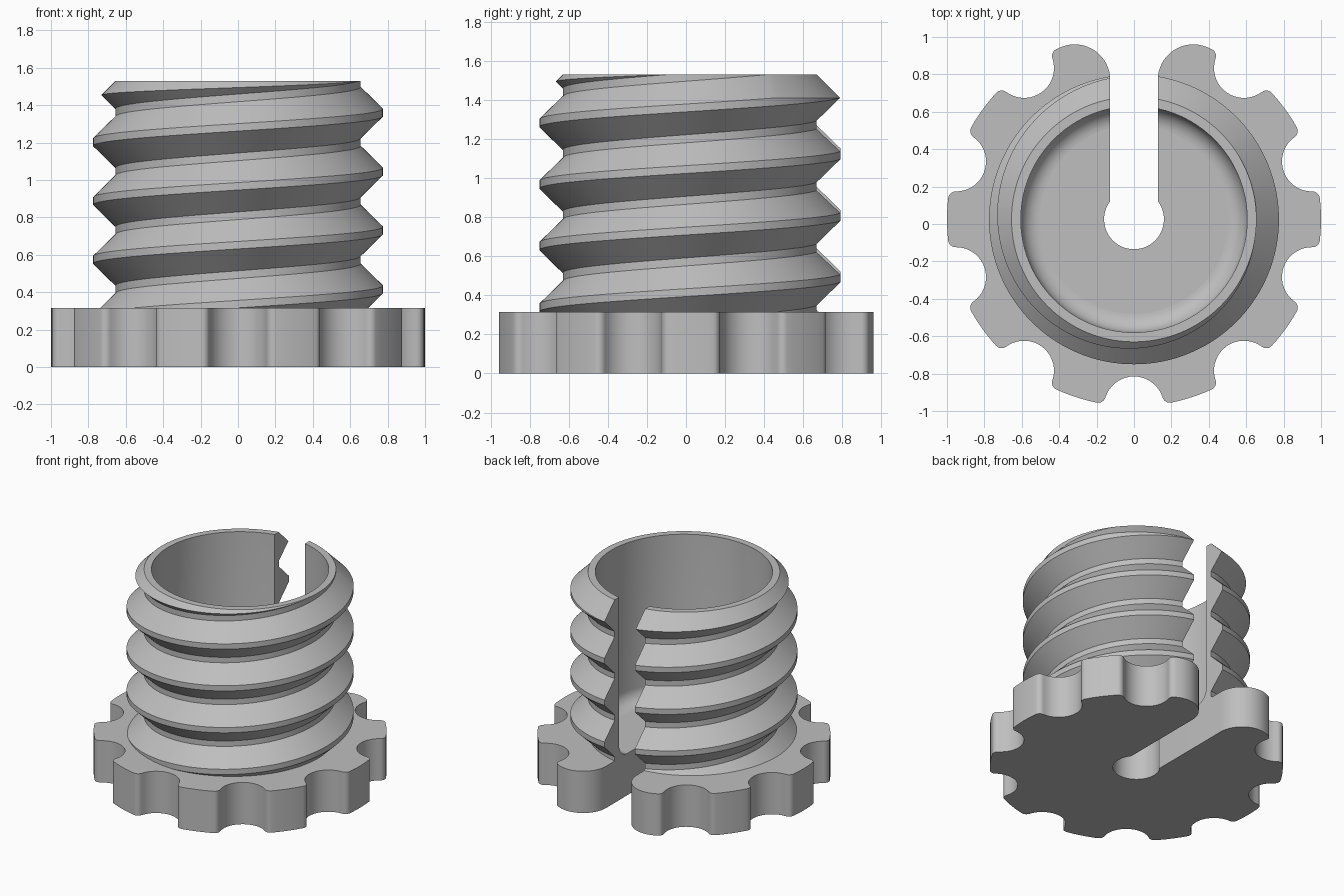
import bpy, bmesh
from math import sin, cos, acos, atan2, sqrt, radians, pi, tau

CY = 0.025                      # y of the shared axis
BASE_TOP, TOP = 0.315, 1.53
BORE, ROOT, CREST, PITCH = 0.605, 0.655, 0.775, 0.315
SLOT, HOLE = 0.127, 0.16        # slot half width, hole radius

cube = bpy.data.objects.get("Cube")
if cube:
    bpy.data.objects.remove(cube, do_unlink=True)

grey = bpy.data.materials.new("light_grey")
grey.use_nodes = True
colour = (0.52, 0.52, 0.52, 1)
grey.diffuse_color = colour
grey.node_tree.nodes["Principled BSDF"].inputs["Base Color"].default_value = colour


def make_object(name, bm):
    bmesh.ops.recalc_face_normals(bm, faces=bm.faces)
    mesh = bpy.data.meshes.new(name)
    bm.to_mesh(mesh)
    bm.free()
    mesh.materials.append(grey)
    obj = bpy.data.objects.new(name, mesh)
    obj.location.y = CY
    bpy.context.collection.objects.link(obj)
    return obj


def arc(cx, cy, r, a0, a1, n):
    return [(cx + r * cos(a0 + (a1 - a0) * i / n), cy + r * sin(a0 + (a1 - a0) * i / n))
            for i in range(n + 1)]


def sweep(profiles, closed):
    """Skin a run of matching closed profiles, with end caps if it is open."""
    bm = bmesh.new()
    rings = [[bm.verts.new(p) for p in ring] for ring in profiles]
    pairs = list(zip(rings, rings[1:]))
    if closed:
        pairs.append((rings[-1], rings[0]))
    else:
        bm.faces.new(rings[0])
        bm.faces.new(rings[-1])
    for a, b in pairs:
        for i in range(len(a)):
            j = (i + 1) % len(a)
            bm.faces.new((a[i], a[j], b[j], b[i]))
    return bm


def boolean(obj, cutter, operation):
    mod = obj.modifiers.new("cut", 'BOOLEAN')
    mod.object, mod.operation, mod.solver = cutter, operation, 'EXACT'
    bpy.context.view_layer.objects.active = obj
    bpy.ops.object.modifier_apply(modifier=mod.name)
    bpy.data.objects.remove(cutter, do_unlink=True)


def smooth(obj):
    bpy.ops.object.select_all(action='DESELECT')
    obj.select_set(True)
    bpy.context.view_layer.objects.active = obj
    bpy.ops.object.shade_smooth_by_angle(angle=radians(25))


# Grip base: round outline with nine scalloped notches, a slot and a centre hole
notch, corner, mouth = 0.16, 0.04, 0.19
step = pi / 5
fr = 1 - corner
delta = acos((fr * fr + 1 - (notch + corner) ** 2) / (2 * fr))
beta = atan2(fr * sin(delta), 1 - fr * cos(delta))
outline = []
for k in range(9):
    phi = radians(-234) + k * step
    outline += arc(fr * cos(phi - delta), fr * sin(phi - delta), corner, phi - delta, phi + beta, 6)
    outline += arc(cos(phi), sin(phi), notch, phi + pi + beta, phi + pi - beta, 18)
    outline += arc(fr * cos(phi + delta), fr * sin(phi + delta), corner, phi - beta, phi + delta, 6)
    if k < 8:
        outline += arc(0, 0, 1, phi + delta, phi + step - delta, 6)[1:-1]
mx = SLOT + mouth
my = sqrt((1 - mouth) ** 2 - mx ** 2)
lean = atan2(my, mx)
gap = atan2(sqrt(HOLE ** 2 - SLOT ** 2), SLOT)
outline += arc(mx, my, mouth, lean, pi, 16)
outline += arc(0, 0, HOLE, gap, -pi - gap, 40)
outline += arc(-mx, my, mouth, 0, pi - lean, 16)

bm = bmesh.new()
bottom = bm.faces.new([bm.verts.new((x, y, 0)) for x, y in outline])
extruded = bmesh.ops.extrude_face_region(bm, geom=[bottom], use_keep_orig=True)
bmesh.ops.translate(bm, vec=(0, 0, BASE_TOP),
                    verts=[v for v in extruded["geom"] if isinstance(v, bmesh.types.BMVert)])
smooth(make_object("grip_base", bm))

# Threaded sleeve: right-handed helix swept almost once around, all turns stacked
thread = []
for k in range(-3, 5):
    z = 0.415 + k * PITCH
    thread += [(ROOT, z - 0.137), (CREST, z - 0.02), (CREST, z + 0.02), (ROOT, z + 0.137)]
thread = [(0.3, thread[0][1])] + thread + [(0.3, thread[-1][1])]
columns = []
for i in range(141):
    a = radians(95 + 2.5 * i)
    columns.append([(r * cos(a), r * sin(a), z + PITCH * a / tau) for r, z in thread])
sleeve = make_object("threaded_sleeve", sweep(columns, False))

# Envelope trims the sleeve: bore, floor fillet, flat ends and top chamfer
fillet = 0.1
section = [(BORE - fillet, 0.3), (ROOT + 0.2, 0.3), (ROOT + 0.2, TOP - 0.2), (ROOT, TOP), (BORE, TOP)]
section += arc(BORE - fillet, BASE_TOP + fillet, fillet, 0, -pi / 2, 10)
rings = [[(r * cos(i * tau / 144), r * sin(i * tau / 144), z) for r, z in section]
         for i in range(144)]
boolean(sleeve, make_object("sleeve_envelope", sweep(rings, True)), 'INTERSECT')

# Slot through the back of the sleeve
bm = bmesh.new()
bmesh.ops.create_cube(bm, size=1)
bmesh.ops.scale(bm, vec=(2 * SLOT, 1, 3), verts=bm.verts)
bmesh.ops.translate(bm, vec=(0, 0.5, 1), verts=bm.verts)
boolean(sleeve, make_object("slot_cutter", bm), 'DIFFERENCE')
smooth(sleeve)
